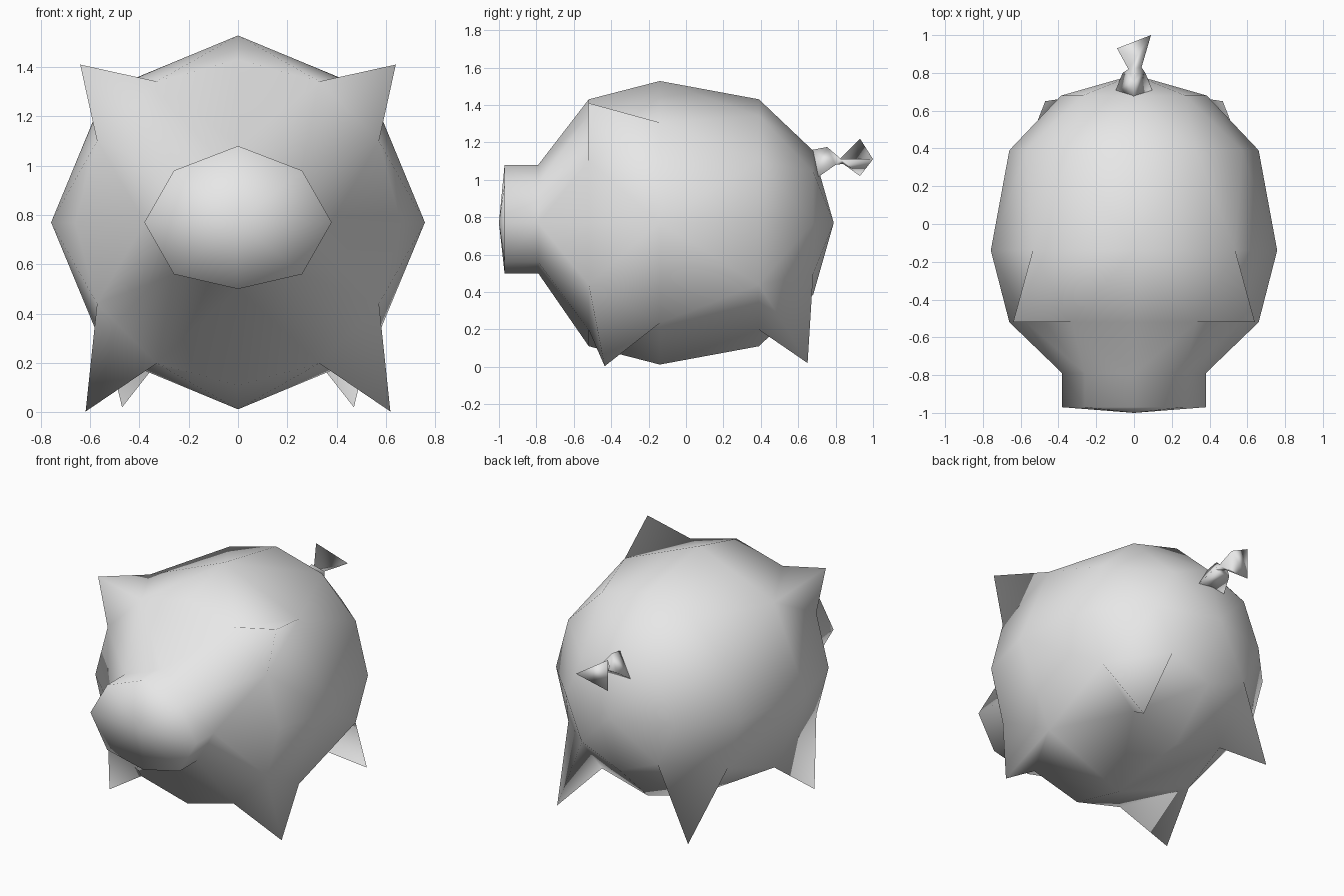
import bpy, bmesh, math

if "Cube" in bpy.data.objects:
    bpy.data.objects.remove(bpy.data.objects["Cube"])

grey = bpy.data.materials.new("pale_grey")
grey.diffuse_color = (0.8, 0.8, 0.8, 1)
grey.use_nodes = True
grey.node_tree.nodes["Principled BSDF"].inputs["Base Color"].default_value = grey.diffuse_color
ZC = 0.77  # height of the body axis


def finish(bm, name):
    bmesh.ops.remove_doubles(bm, verts=bm.verts, dist=0.0005)
    bmesh.ops.recalc_face_normals(bm, faces=bm.faces)
    mesh = bpy.data.meshes.new(name)
    bm.to_mesh(mesh)
    bm.free()
    mesh.materials.append(grey)
    for p in mesh.polygons:
        p.use_smooth = True
    obj = bpy.data.objects.new(name, mesh)
    bpy.context.collection.objects.link(obj)
    return obj


def arc(y, r, n):
    """Quarter circle from straight up to sideways, n segments."""
    return [(r * math.sin(math.pi / 2 * i / n), y, r * math.cos(math.pi / 2 * i / n))
            for i in range(n + 1)]


def band(three, four):
    """Triangles between a 3-point and a 4-point quarter ring, without the corner one."""
    a, d, b = three
    a2, p, q, b2 = four
    return [(a, a2, p), (a, p, d), (d, q, b), (b, q, b2)]


def corner(d, p, q, tip):
    """Corner triangle, raised to a point if a tip is given."""
    if tip is None:
        return [(d, p, q)]
    return [(d, p, tip), (p, q, tip), (q, d, tip)]


bm = bmesh.new()
for sx in (1, -1):
    for sz in (1, -1):
        upper = sz > 0
        zs = 0.31 if upper else 0.27
        snout = [[(0, y, zs), (0.26, y, 0.21), (0.38, y, 0)] for y in (-0.97, -0.79)]
        chest = arc(-0.52, 0.66, 3)
        belly = arc(-0.14, 0.758, 2)
        rump = arc(0.39, 0.66, 3)
        back = arc(0.68, 0.385, 2)
        faces = []
        # snout disc and sides
        for i in range(2):
            faces.append(((0, -1.0, 0), snout[0][i], snout[0][i + 1]))
            faces.append((snout[0][i], snout[0][i + 1], snout[1][i + 1], snout[1][i]))
        # face, body and rear
        faces += band(snout[1], chest) + corner(snout[1][1], chest[1], chest[2], None)
        faces += band(belly, chest)
        faces += band(belly, rump) + corner(belly[1], rump[1], rump[2], None)
        faces += band(back, rump)
        for i in range(2):
            faces.append((back[i], back[i + 1], (0, 0.79, 0)))
        # ears above, front legs below
        tip = (0.64, -0.52, 1.41 - ZC) if upper else (0.618, -0.435, ZC - 0.003)
        faces += corner(belly[1], chest[1], chest[2], tip)
        # hind legs
        hind = None if upper else (0.47, 0.65, ZC - 0.02)
        faces += corner(back[1], rump[1], rump[2], hind)
        for f in faces:
            bm.faces.new([bm.verts.new((sx * x, y, ZC + sz * z)) for x, y, z in f])
finish(bm, "body")

# Tail: three-sided tube, pinched and flared at the end
sections = [
    [(0, 0.675, 1.16), (0.10, 0.70, 1.01), (-0.10, 0.70, 1.01)],
    [(0, 0.755, 1.175), (0.06, 0.80, 1.08), (-0.06, 0.80, 1.08)],
    [(0.04, 0.83, 1.11), (0.0, 0.84, 1.085), (-0.03, 0.82, 1.11)],
    [(0.09, 1.0, 1.11), (-0.09, 0.93, 1.02), (-0.09, 0.93, 1.22)],
]
bm = bmesh.new()
rings = [[bm.verts.new(p) for p in s] for s in sections]
for r0, r1 in zip(rings, rings[1:]):
    for i in range(3):
        j = (i + 1) % 3
        bm.faces.new((r0[i], r0[j], r1[j], r1[i]))
bm.faces.new(rings[0])
bm.faces.new(rings[-1])
finish(bm, "tail")
